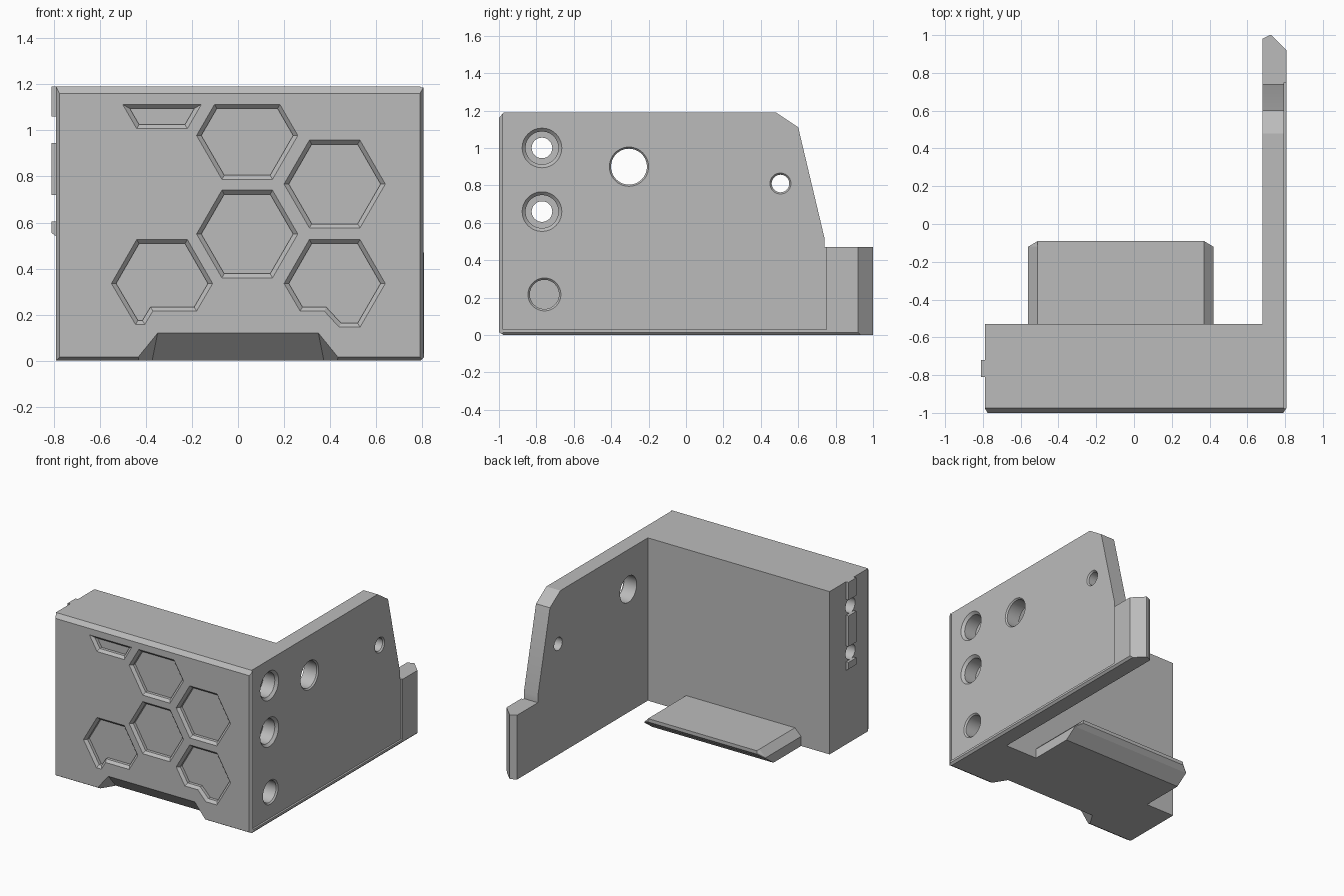
import bpy, bmesh, math
from mathutils import Vector

if "Cube" in bpy.data.objects:
    bpy.data.objects.remove(bpy.data.objects["Cube"], do_unlink=True)

grey = bpy.data.materials.new("plain_grey")
grey.use_nodes = True
COL = (0.5, 0.5, 0.5, 1)
grey.diffuse_color = COL
grey.node_tree.nodes["Principled BSDF"].inputs["Base Color"].default_value = COL

PLACE = {"x": lambda t, a, b: (t, a, b),
         "y": lambda t, a, b: (a, t, b),
         "z": lambda t, a, b: (a, b, t)}


def loft(name, axis, sections):
    """Solid through matching 2D outlines, each placed at a distance along an axis."""
    bm = bmesh.new()
    rings = [[bm.verts.new(PLACE[axis](t, a, b)) for a, b in pts] for t, pts in sections]
    n = len(rings[0])
    for lo, hi in zip(rings, rings[1:]):
        for i in range(n):
            j = (i + 1) % n
            bm.faces.new((lo[i], lo[j], hi[j], hi[i]))
    bm.faces.new(rings[0])
    bm.faces.new(rings[-1])
    bmesh.ops.recalc_face_normals(bm, faces=bm.faces)
    mesh = bpy.data.meshes.new(name)
    bm.to_mesh(mesh)
    bm.free()
    mesh.materials.append(grey)
    ob = bpy.data.objects.new(name, mesh)
    bpy.context.collection.objects.link(ob)
    return ob


def prism(name, axis, lo, hi, pts):
    return loft(name, axis, [(lo, pts), (hi, pts)])


def rect(a0, b0, a1, b1):
    return [(a0, b0), (a1, b0), (a1, b1), (a0, b1)]


def circle(cy, cz, r, n=48):
    return [(cy + r * math.cos(math.tau * i / n), cz + r * math.sin(math.tau * i / n))
            for i in range(n)]


def hole(cy, cz, steps):
    """Round cutter along x from (x, radius) steps."""
    return loft("hole_cutter", "x", [(x, circle(cy, cz, r)) for x, r in steps])


def offset(pts, d):
    """Mitred inward offset of a counter-clockwise outline."""
    out = []
    for i, p in enumerate(pts):
        p, a, b = Vector(p), Vector(pts[i - 1]), Vector(pts[(i + 1) % len(pts)])
        e, f = (p - a).normalized(), (b - p).normalized()
        n, m = Vector((-e.y, e.x)), Vector((-f.y, f.x))
        out.append(tuple(p + (n + m) * d / (1 + n.dot(m))))
    return out


def hexagon(cx, cz, r=0.22):
    return [(cx + r * math.cos(math.pi * i / 3), cz + r * math.sin(math.pi * i / 3))
            for i in range(6)]


def clip_top(pts, top):
    """Cut off an outline above a height."""
    out = []
    for i, q in enumerate(pts):
        p = pts[i - 1]
        if (p[1] > top) != (q[1] > top):
            k = (top - p[1]) / (q[1] - p[1])
            out.append((p[0] + k * (q[0] - p[0]), top))
        if q[1] <= top:
            out.append(q)
    return out


def cut(ob, cutters):
    for c in cutters:
        mod = ob.modifiers.new("cut", "BOOLEAN")
        mod.operation, mod.solver, mod.object = "DIFFERENCE", "EXACT", c
    dg = bpy.context.evaluated_depsgraph_get()
    mesh = bpy.data.meshes.new_from_object(ob.evaluated_get(dg))
    ob.modifiers.clear()
    ob.data = mesh


FRONT, BACK, LEFT, RIGHT, TOP = -1.0, -0.53, 0.807, -0.79, 1.19

# Main block with chamfered front edges
block = loft("main_block", "y", [
    (FRONT, rect(RIGHT + 0.015, 0.015, LEFT - 0.017, TOP - 0.03)),
    (FRONT + 0.025, rect(RIGHT, 0, LEFT, TOP)),
    (BACK, rect(RIGHT, 0, LEFT, TOP))])

# Side plate with sloped rear and low tab
plate = prism("side_plate", "x", 0.68, LEFT, [
    (BACK, 0), (1, 0), (1, 0.47), (0.74, 0.47), (0.74, 0.52),
    (0.60, 1.11), (0.48, TOP), (BACK, TOP)])

# Shared cutters: shallow outer recess and lower edge chamfer
recess = prism("recess_cutter", "x", 0.793, 1, rect(-0.978, 0.03, 0.75, 1.5))
edge = prism("edge_cutter", "y", -1.2, 1.2, [(LEFT - 0.015, -0.001), (0.9, -0.001), (0.9, 0.1),
                                           (LEFT + 0.001, 0.015)])

# Front pockets with chamfered rims
outlines = [hexagon(0.04, 0.55), hexagon(0.42, 0.767),
            clip_top(hexagon(0.04, 0.978), 1.113),
            clip_top(hexagon(-0.33, 1.198), 1.113),
            [(-0.11, 0.335), (-0.22, 0.526), (-0.44, 0.526), (-0.55, 0.335),
             (-0.445, 0.157), (-0.405, 0.157), (-0.37, 0.215), (-0.18, 0.215)],
            [(0.64, 0.335), (0.53, 0.526), (0.31, 0.526), (0.20, 0.335),
             (0.27, 0.215), (0.375, 0.215), (0.44, 0.145), (0.53, 0.145)]]
pockets = [loft("pocket_cutter", "y", [
    (FRONT - 0.01, offset(p, -0.01)), (FRONT + 0.018, offset(p, 0.018)),
    (FRONT + 0.04, offset(p, 0.018))]) for p in outlines]

# Sloped notch under the front
notch = loft("notch_cutter", "y", [
    (FRONT - 0.02, [(-0.475, -0.02), (0.475, -0.02), (0.345, 0.14), (-0.345, 0.14)]),
    (FRONT + 0.13, [(-0.38, -0.02), (0.38, -0.02), (0.375, -0.01), (-0.375, -0.01)])])

# Counterbored bolt holes and a blind hole
bolts = [hole(-0.77, z, [(-0.9, 0.055), (0.68, 0.055), (0.681, 0.088), (0.775, 0.088),
                         (0.793, 0.106), (0.9, 0.106)]) for z in (1.0, 0.66)]
blind = hole(-0.757, 0.217, [(0.68, 0.078), (0.783, 0.078), (0.793, 0.088), (0.9, 0.088)])
window = hole(-0.305, 0.90, [(0.6, 0.096), (0.783, 0.096), (0.793, 0.105), (0.9, 0.105)])
pin = hole(0.505, 0.81, [(0.6, 0.047), (0.783, 0.047), (0.793, 0.056), (0.9, 0.056)])

# Rear tip chamfers of the tab
tips = [prism("tip_cutter", "z", -0.1, 1, [(LEFT + 0.01, 0.91), (0.9, 1.1), (0.717, 1.01)]),
        prism("tip_cutter", "z", -0.1, 1, [(0.73, 1.005), (0.6, 1.1), (0.67, 0.975)])]

cut(block, [recess, edge, notch, blind] + bolts + pockets)
cut(plate, [recess, edge, window, pin] + tips)
for c in [recess, edge, notch, blind, window, pin] + bolts + pockets + tips:
    bpy.data.objects.remove(c, do_unlink=True)


# Rear tongue, undercut toward its tip
def tongue_outline(floor, inset=0.0):
    return [(-0.56 + inset, floor), (0.42 - inset, floor), (0.42 - inset, max(0.07, floor + 0.005)),
            (0.37, 0.12), (-0.51, 0.12), (-0.56 + inset, max(0.07, floor + 0.005))]


tongue = loft("rear_tongue", "y", [
    (BACK, tongue_outline(0)), (-0.21, tongue_outline(0)),
    (-0.12, tongue_outline(0.065)), (-0.09, tongue_outline(0.095, 0.05))])

# Raised key strip on the right end, broken at the bolt holes
keys = [prism("key_strip", "y", -0.81, -0.72, [
    (RIGHT, lo), (RIGHT - 0.02, lo + ramp), (RIGHT - 0.02, hi), (RIGHT, hi)])
    for lo, hi, ramp in ((1.06, TOP, 0), (0.72, 0.945, 0), (0.54, 0.605, 0.015))]

# Smooth only the round walls
bpy.ops.object.select_all(action="DESELECT")
for ob in [block, plate]:
    ob.select_set(True)
bpy.context.view_layer.objects.active = block
bpy.ops.object.shade_smooth_by_angle(angle=math.radians(20))
